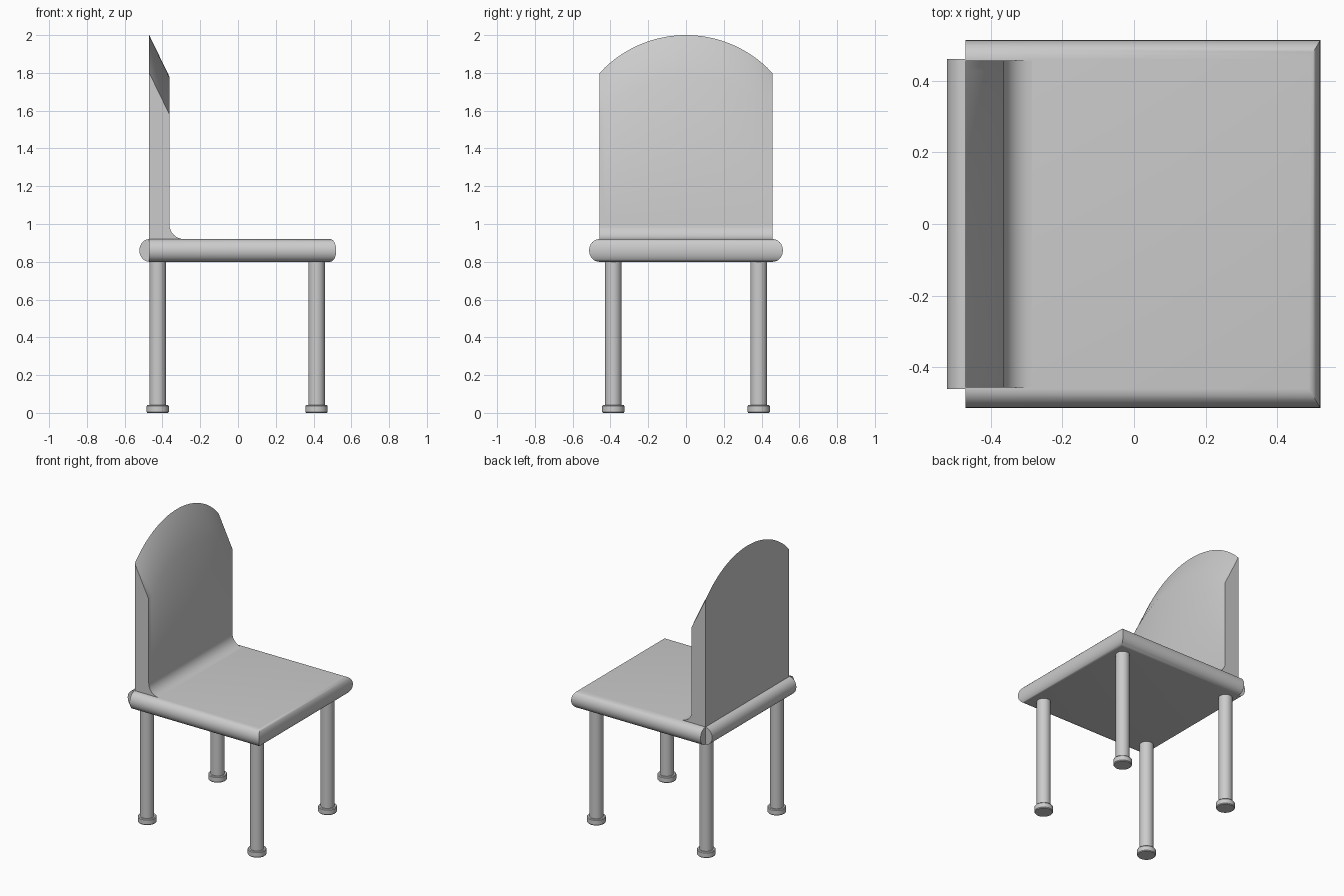
import bpy, bmesh
from math import sin, cos, pi, sqrt, radians

cube = bpy.data.objects.get("Cube")
if cube:
    bpy.data.objects.remove(cube, do_unlink=True)

GREY = (0.6, 0.6, 0.6, 1)
grey = bpy.data.materials.new("plain grey")
grey.use_nodes = True
grey.diffuse_color = GREY
grey.node_tree.nodes["Principled BSDF"].inputs["Base Color"].default_value = GREY


def loft(name, rings):
    """Skin a stack of closed rings and cap both ends."""
    bm = bmesh.new()
    loops = [[bm.verts.new(p) for p in ring] for ring in rings]
    for a, b in zip(loops, loops[1:]):
        for i in range(len(a)):
            j = (i + 1) % len(a)
            bm.faces.new((a[i], a[j], b[j], b[i]))
    bm.faces.new(loops[0][::-1])
    bm.faces.new(loops[-1])
    bmesh.ops.remove_doubles(bm, verts=bm.verts, dist=0.0005)
    bmesh.ops.recalc_face_normals(bm, faces=bm.faces)
    mesh = bpy.data.meshes.new(name)
    bm.to_mesh(mesh)
    bm.free()
    mesh.materials.append(grey)
    obj = bpy.data.objects.new(name, mesh)
    bpy.context.collection.objects.link(obj)
    bpy.ops.object.select_all(action="DESELECT")
    obj.select_set(True)
    bpy.context.view_layer.objects.active = obj
    bpy.ops.object.shade_smooth_by_angle(angle=radians(35))
    return obj


# Seat: flat slab with rolled edges, mitred in front, notched at the rear
BACK, FRONT, SIDE = -0.47, 0.488, 0.46


def seat_ring(t):
    c, z = cos(t), 0.86 + 0.06 * sin(t)
    rear, nose, side = BACK - 0.052 * c, FRONT + 0.032 * c, SIDE + 0.053 * c
    half = [(rear, SIDE), (BACK, SIDE), (BACK, side), (nose, side)]
    return [(x, y, z) for x, y in half] + [(x, -y, z) for x, y in half[::-1]]


STEPS = 16
loft("seat", [seat_ring(pi * (i / STEPS - 0.5)) for i in range(STEPS + 1)])

# Backrest: arched panel with a sloping top and a fillet into the seat
HALF, RISE, SLOPE = 0.457, 0.2, 0.22
RADIUS = (HALF ** 2 + RISE ** 2) / (2 * RISE)
FACE, FILLET = -0.363, 0.078


def back_section(y):
    top = 2.0 - RADIUS + sqrt(RADIUS ** 2 - y ** 2)
    cove = [(FACE + FILLET * (1 - cos(a)), 0.998 - FILLET * sin(a))
            for a in (pi / 2 * k / 8 for k in range(9))]
    profile = [(BACK, 0.86), (BACK, top), (FACE, top - SLOPE)] + cove
    profile.append((FACE + FILLET, 0.86))
    return [(x, y, z) for x, z in profile]


SLICES = 32
loft("backrest", [back_section(HALF * (2 * i / SLICES - 1)) for i in range(SLICES + 1)])


# Legs and feet: turned from a radius and height profile
def turned(name, x, y, profile, sides=32):
    loft(name, [[(x + r * cos(2 * pi * k / sides), y + r * sin(2 * pi * k / sides), z)
                 for k in range(sides)] for r, z in profile])


for end, x in (("front", 0.416), ("rear", -0.425)):
    for side, y in (("left", 0.385), ("right", -0.385)):
        turned(f"{end}_{side}_leg", x, y, [(0.044, 0.03), (0.044, 0.82)])
        turned(f"{end}_{side}_foot", x, y,
               [(0.055, 0), (0.059, 0.005), (0.059, 0.036), (0.055, 0.041)])
